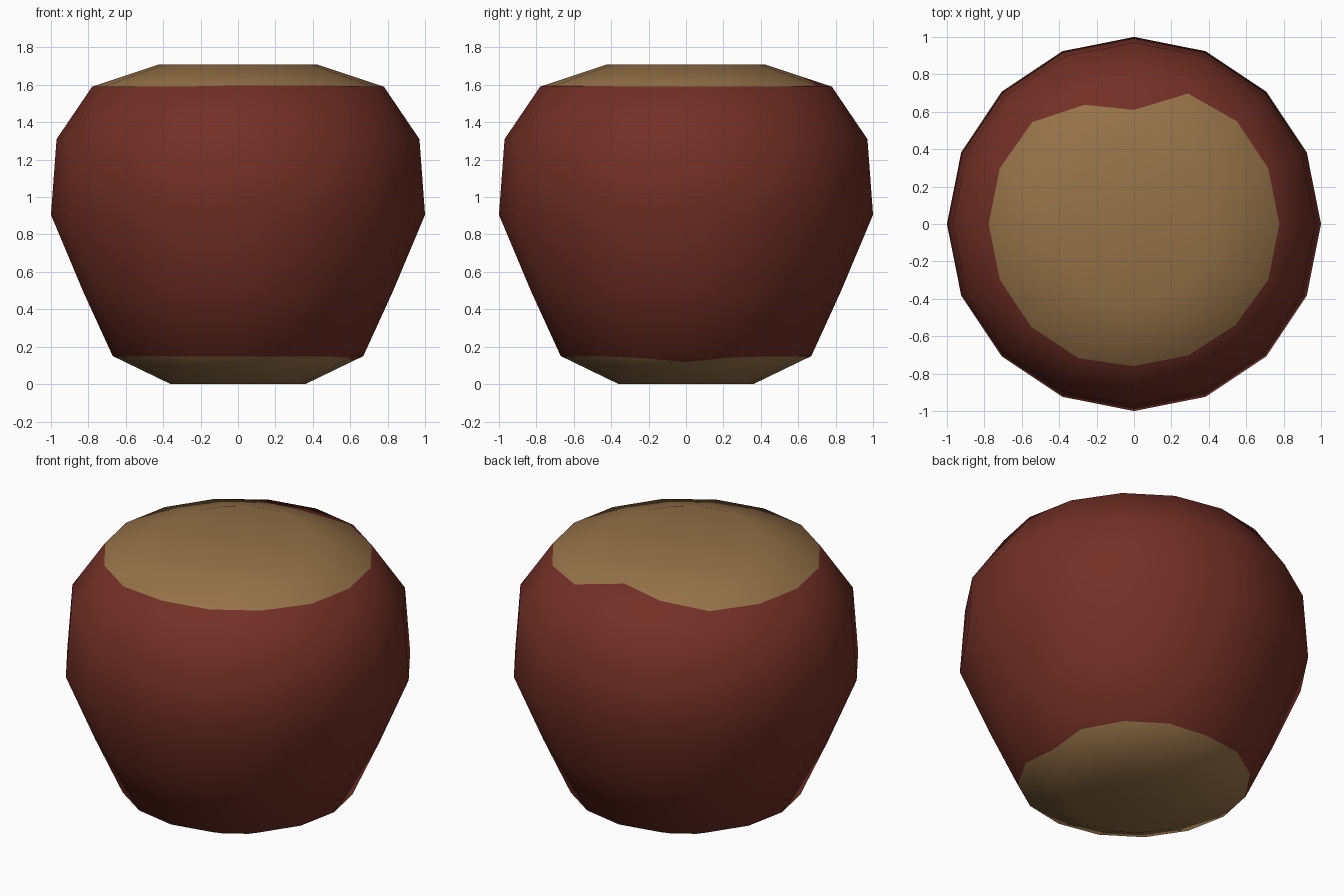
import bpy
import bmesh
import math
from mathutils import Vector

cube = bpy.data.objects.get("Cube")
if cube:
    bpy.data.objects.remove(cube, do_unlink=True)

SIDES = 16
# Half profile as (radius, height), bottom to top
PROFILE = [(0.36, 0), (0.67, 0.15), (0.83, 0.5), (1, 0.905),
           (0.97, 1.31), (0.78, 1.59), (0.42, 1.71)]
# Uneven places of the colour borders: side index -> radius
TOP_BORDER = {3: 0.755, 4: 0.61, 5: 0.69, 6: 0.77, 12: 0.76, 13: 0.76, 14: 0.765}
BOTTOM_BORDER = {0: 0.605, 1: 0.655, 15: 0.65, 4: 0.655}


def make_material(name, color):
    mat = bpy.data.materials.new(name)
    mat.use_nodes = True
    mat.diffuse_color = (*color, 1)
    bsdf = mat.node_tree.nodes["Principled BSDF"]
    bsdf.inputs["Base Color"].default_value = (*color, 1)
    bsdf.inputs["Roughness"].default_value = 0.8
    return mat


def profile_normals():
    """Smooth outward directions of the profile points, with flat end caps."""
    pts = [Vector((0, PROFILE[0][1]))] + [Vector(p) for p in PROFILE]
    pts.append(Vector((0, PROFILE[-1][1])))
    seg = [(b - a).normalized() for a, b in zip(pts, pts[1:])]
    return [Vector((t.y, -t.x)).normalized() for t in (a + b for a, b in zip(seg, seg[1:]))]


NORMALS = profile_normals()
bm = bmesh.new()
vert_normals = []


def add_ring(low, factor):
    """Ring on the profile segment starting at low; factor(side) runs 0 to 1 along it."""
    ring = []
    high = min(low + 1, len(PROFILE) - 1)
    for i in range(SIDES):
        a = math.tau * i / SIDES
        f = factor(i)
        r, z = Vector(PROFILE[low]).lerp(Vector(PROFILE[high]), f)
        n = NORMALS[low].lerp(NORMALS[high], f).normalized()
        ring.append(bm.verts.new((r * math.cos(a), r * math.sin(a), z)))
        vert_normals.append((n.x * math.cos(a), n.x * math.sin(a), n.y))
    return ring


def border(low, radii, default):
    """Position of the colour border along a segment, from its radius."""
    r0, r1 = PROFILE[low][0], PROFILE[low + 1][0]
    return lambda i: (radii.get(i, default) - r0) / (r1 - r0)


# Body rings, with one extra ring for each colour border
rings = []
for k in range(len(PROFILE)):
    rings.append(add_ring(k, lambda i: 0))
    if k == 0:
        rings.append(add_ring(k, border(k, BOTTOM_BORDER, 0.667)))
    if k == 5:
        rings.append(add_ring(k, border(k, TOP_BORDER, 0.777)))

# Skin between rings: pale below the lower border and above the upper one
for k, (a, b) in enumerate(zip(rings, rings[1:])):
    for i in range(SIDES):
        j = (i + 1) % SIDES
        face = bm.faces.new((a[i], a[j], b[j], b[i]))
        face.material_index = int(k == 0 or k == len(rings) - 2)

# Flat caps
for ring, z, up in ((rings[0], PROFILE[0][1], -1), (rings[-1], PROFILE[-1][1], 1)):
    pole = bm.verts.new((0, 0, z))
    vert_normals.append((0, 0, up))
    for i in range(SIDES):
        pair = (ring[i], ring[(i + 1) % SIDES])
        face = bm.faces.new((*(pair if up > 0 else pair[::-1]), pole))
        face.material_index = 1

for face in bm.faces:
    face.smooth = True
mesh = bpy.data.meshes.new("nut_body")
bm.to_mesh(mesh)
bm.free()
mesh.materials.append(make_material("reddish_brown", (0.168, 0.029, 0.019)))
mesh.materials.append(make_material("pale_tan", (0.3, 0.168, 0.065)))
mesh.normals_split_custom_set_from_vertices(vert_normals)
body = bpy.data.objects.new("nut_body", mesh)
bpy.context.collection.objects.link(body)
